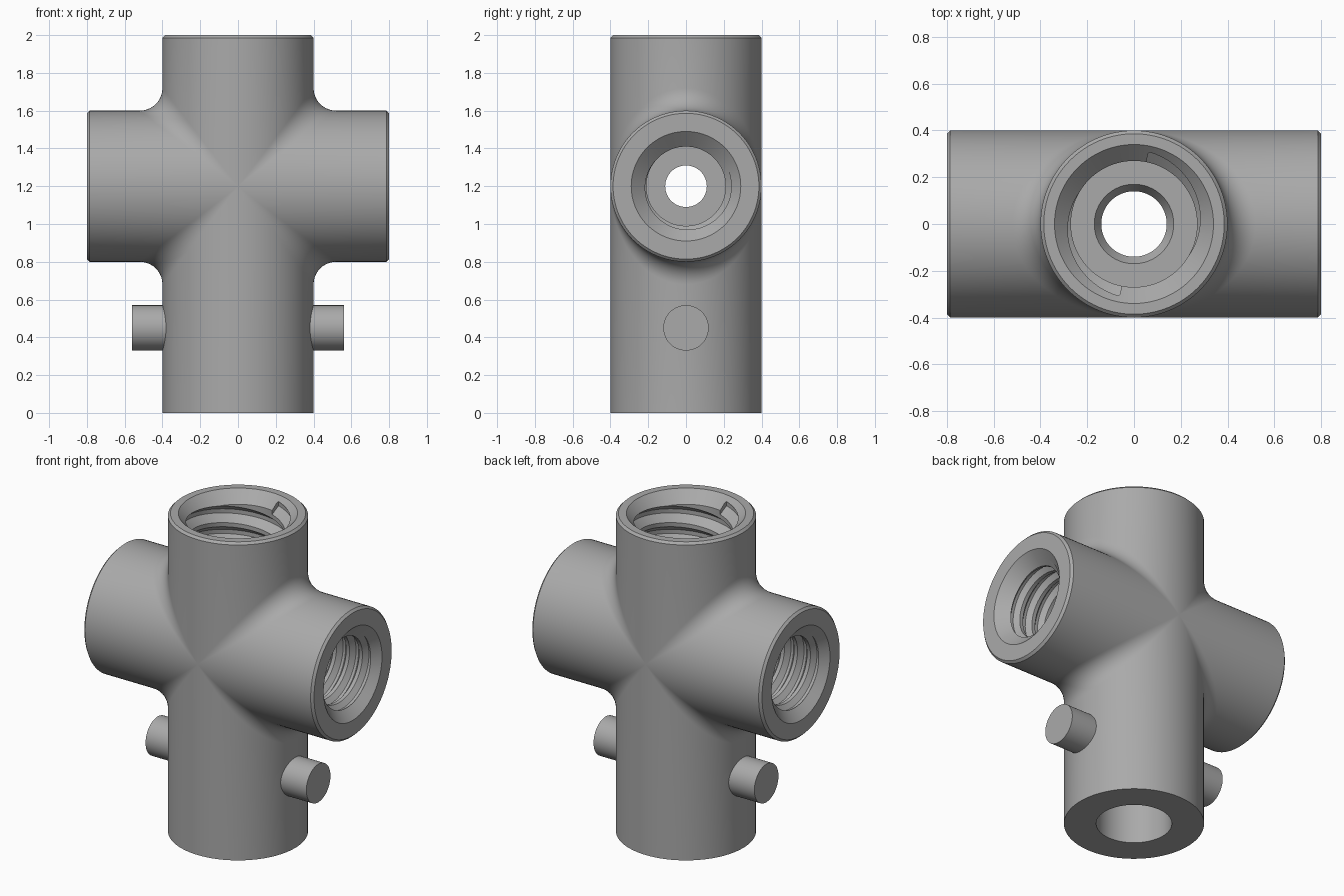
import bpy, bmesh, math
from math import sin, cos, pi
from mathutils import Matrix, Vector

cube = bpy.data.objects.get("Cube")
if cube:
    bpy.data.objects.remove(cube, do_unlink=True)

R, FILLET, HUB_Z, SEG = 0.4, 0.12, 1.2, 96
BEVEL = 0.014

metal = bpy.data.materials.new("grey metal")
metal.use_nodes = True
GREY = (0.4, 0.4, 0.4, 1)
metal.diffuse_color = GREY
metal.node_tree.nodes["Principled BSDF"].inputs["Base Color"].default_value = GREY


def finish(bm, name, matrix=Matrix()):
    """Weld a bmesh and turn it into a placed object."""
    bmesh.ops.remove_doubles(bm, verts=bm.verts, dist=1e-5)
    bmesh.ops.recalc_face_normals(bm, faces=bm.faces)
    mesh = bpy.data.meshes.new(name)
    bm.to_mesh(mesh)
    bm.free()
    mesh.materials.append(metal)
    obj = bpy.data.objects.new(name, mesh)
    obj.matrix_world = matrix
    bpy.context.collection.objects.link(obj)
    return obj


def skin(bm, rows, closed=False):
    """Bridge rows of points with quads, returning the vertex rows."""
    grid = [[bm.verts.new(p) for p in row] for row in rows]
    n = len(grid[0])
    for a, b in zip(grid, grid[1:]):
        for i in range(n if closed else n - 1):
            j = (i + 1) % n
            bm.faces.new((a[i], a[j], b[j], b[i]))
    return grid


def lathe(name, profile, matrix=Matrix()):
    """Closed solid of revolution about z from (radius, height) points."""
    bm = bmesh.new()
    rows = [[(r * cos(2 * pi * i / SEG), r * sin(2 * pi * i / SEG), z)
             for i in range(SEG)] for r, z in profile]
    grid = skin(bm, rows, closed=True)
    bm.faces.new(grid[0])
    bm.faces.new(grid[-1])
    return finish(bm, name, matrix)


def coil(name, bore, root, pitch, lead, bottom, top, start, matrix):
    """Helical thread groove: a trapezoid swept about z."""
    bm = bmesh.new()
    section = [(bore - 0.01, -0.46), (root, -0.1), (root, 0.1), (bore - 0.01, 0.46)]
    steps = int(64 * (top - bottom) / lead)
    rows = []
    for k in range(steps + 1):
        a = start + 2 * pi * k / 64
        z = bottom + lead * k / 64
        rows.append([(r * cos(a), r * sin(a), z + h * pitch) for r, h in section])
    grid = skin(bm, rows, closed=True)
    bm.faces.new(grid[0])
    bm.faces.new(grid[-1])
    return finish(bm, name, matrix)


def arm(bm, length, bevel, turn):
    """One pipe arm, trimmed where the fillet touches it, with an end cap."""
    angles = [2 * pi * i / SEG for i in range(SEG)]
    rows = [[(R * cos(t), R * sin(t), (R + FILLET) * abs(cos(t))) for t in angles]]
    ends = [(R, length - bevel), (R - bevel, length)] if bevel else [(R, length)]
    rows += [[(r * cos(t), r * sin(t), z) for t in angles] for r, z in ends]
    rows = [[turn @ Vector(p) for p in row] for row in rows]
    bm.faces.new(skin(bm, rows, closed=True)[-1])


def fillet(bm, sx, sz):
    """Rolling-ball blend between two neighbouring arms."""
    rows = []
    for k in range(11):
        w = k / 10
        row = []
        for i in range(SEG // 2 + 1):
            t = -pi / 2 + 2 * pi * i / SEG
            c, s = cos(t), sin(t)
            centre = Vector((c, s, c)) * (R + FILLET)
            d1, d2 = Vector((-c, -s, 0)), Vector((0, -s, -c))
            gap = d1.angle(d2)
            d = d1 if gap < 1e-4 else (d1 * sin((1 - w) * gap) + d2 * sin(w * gap)) / sin(gap)
            p = centre + d * FILLET
            row.append((sx * p.x, p.y, sz * p.z))
        rows.append(row)
    skin(bm, rows)


# Outer body: four arms and four blends
bm = bmesh.new()
for degrees, length, bevel in ((0, 0.8, BEVEL), (90, 0.8, BEVEL), (180, 1.2, 0), (270, 0.8, BEVEL)):
    arm(bm, length, bevel, Matrix.Rotation(math.radians(degrees), 3, "Y"))
for sx in (-1, 1):
    for sz in (-1, 1):
        fillet(bm, sx, sz)
bmesh.ops.remove_doubles(bm, verts=bm.verts, dist=1e-5)
bmesh.ops.dissolve_degenerate(bm, edges=bm.edges, dist=1e-5)
body = finish(bm, "cross_fitting_body", Matrix.Translation((0, 0, HUB_Z)))

# Bores: bottom bore, throat, top socket, then the side sockets
cutters = [
    lathe("vertical_bore", [(0.216, -0.1), (0.216, 0.7), (0.14, 0.76), (0.14, 1.5),
                            (0.17, 1.55), (0.27, 1.55), (0.27, 1.93), (0.34, 2), (0.34, 2.1)]),
    lathe("cross_bore", [(0.11, -0.6), (0.11, 0.6)],
          Matrix.Translation((0, 0, HUB_Z)) @ Matrix.Rotation(pi / 2, 4, "Y")),
]
sides = [Matrix.Translation((0, 0, HUB_Z)) @ Matrix.Rotation(pi * k, 4, "Z")
         @ Matrix.Rotation(pi / 2, 4, "Y") for k in (0, 1)]
for m in sides:
    cutters.append(lathe("side_socket", [(0.21, 0.4), (0.21, 0.73), (0.29, 0.8), (0.29, 0.9)], m))

# Threads
for m in sides:
    cutters.append(coil("side_thread", 0.21, 0.24, 0.09, 0.09, 0.46, 0.8, 0, m))
for k in (0, 1):
    cutters.append(coil("top_thread", 0.27, 0.32, 0.13, 0.26, 1.64, 1.96, pi * k, Matrix()))

bpy.context.view_layer.objects.active = body
for cutter in cutters:
    cutter.hide_render = True
    mod = body.modifiers.new("cut", "BOOLEAN")
    mod.operation = "DIFFERENCE"
    mod.solver = "EXACT"
    mod.object = cutter
    bpy.ops.object.modifier_apply(modifier=mod.name)
for cutter in cutters:
    bpy.data.objects.remove(cutter, do_unlink=True)

# Side pins
pins = []
for side, name in ((1, "left_pin"), (-1, "right_pin")):
    m = Matrix.Translation((0, 0, 0.45)) @ Matrix.Rotation(side * pi / 2, 4, "Y")
    pins.append(lathe(name, [(0.12, 0.3), (0.12, 0.56)], m))

# Smooth shading with crisp edges
bpy.ops.object.select_all(action="DESELECT")
for obj in [body] + pins:
    obj.select_set(True)
bpy.ops.object.shade_smooth_by_angle(angle=math.radians(30))
